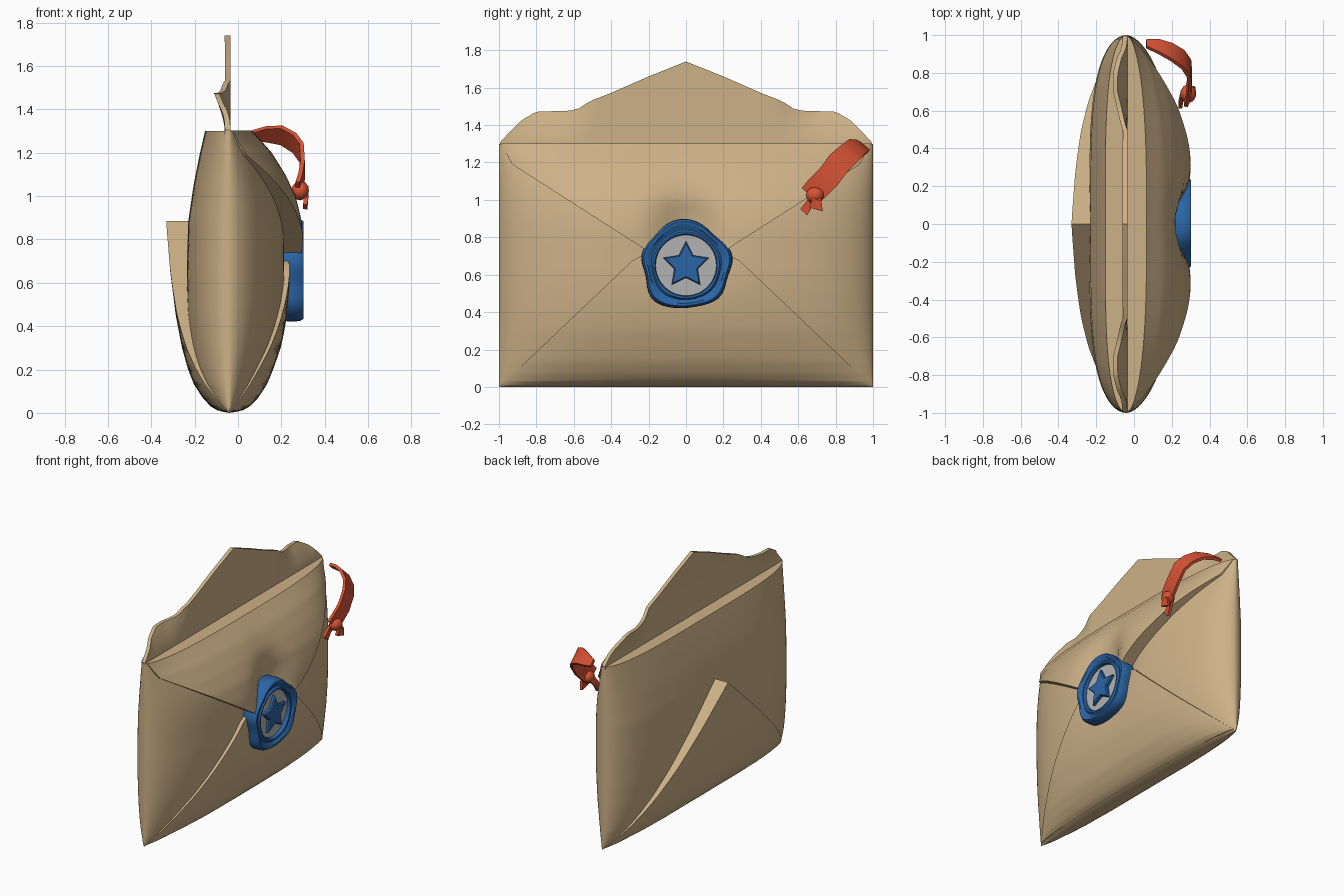
import bpy, bmesh, math
from math import sin, cos, pi, exp
from mathutils import Vector

if "Cube" in bpy.data.objects:
    bpy.data.objects.remove(bpy.data.objects["Cube"])


def material(name, rgb):
    m = bpy.data.materials.new(name)
    m.diffuse_color = (*rgb, 1)
    m.use_nodes = True
    m.node_tree.nodes["Principled BSDF"].inputs["Base Color"].default_value = m.diffuse_color
    return m


PAPER = material("tan_paper", (0.61, 0.44, 0.245))
BLUE = material("blue_wax", (0.024, 0.13, 0.38))
GREY = material("pale_grey", (0.45, 0.45, 0.45))
RED = material("red_ribbon", (0.68, 0.085, 0.035))


def finish(name, bm, mats, angle=35):
    bmesh.ops.remove_doubles(bm, verts=bm.verts, dist=0.0005)
    bmesh.ops.recalc_face_normals(bm, faces=bm.faces)
    for f in bm.faces:
        f.smooth = True
    me = bpy.data.meshes.new(name)
    bm.to_mesh(me)
    bm.free()
    me.set_sharp_from_angle(angle=math.radians(angle))
    for m in mats:
        me.materials.append(m)
    ob = bpy.data.objects.new(name, me)
    bpy.context.collection.objects.link(ob)
    return ob


def table(pts, v):
    """Piecewise interpolation through (v, value) pairs."""
    if v <= pts[0][0]:
        return pts[0][1]
    for (a, fa), (b, fb) in zip(pts, pts[1:]):
        if v <= b:
            return fa + (fb - fa) * (v - a) / (b - a)
    return pts[-1][1]


def sheet(name, half, lo, hi, xf, xb, ny=64, nz=24, pw=1.0):
    """Closed solid between two height fields x = xf(y,z) and x = xb(y,z)."""
    bm = bmesh.new()
    grids = []
    for fn in (xf, xb):
        g = []
        for i in range(ny + 1):
            y = half * sin((2 * i / ny - 1) * pi / 2)
            a, b = lo(abs(y)), hi(abs(y))
            col = []
            for j in range(nz + 1):
                z = a + (b - a) * (j / nz) ** pw
                col.append(bm.verts.new((fn(y, z), y, z)))
            g.append(col)
        grids.append(g)
    F, B = grids
    for g in grids:
        for i in range(ny):
            for j in range(nz):
                bm.faces.new((g[i][j], g[i + 1][j], g[i + 1][j + 1], g[i][j + 1]))
    for j in (0, nz):
        for i in range(ny):
            bm.faces.new((F[i][j], F[i + 1][j], B[i + 1][j], B[i][j]))
    for i in (0, ny):
        for j in range(nz):
            bm.faces.new((F[i][j], F[i][j + 1], B[i][j + 1], B[i][j]))
    return finish(name, bm, [PAPER])


# Pillow shape of the envelope: front and back depth
FRONT = [(0, 0), (.008, .05), (.03, .09), (.07, .125), (.13, .16), (.2, .187), (.3, .22), (.4, .24),
         (.5, .253), (.6, .26), (.8, .26), (.9, .255), (1.0, .24), (1.1, .21), (1.2, .165), (1.3, .095)]
BACK = [(0, 0), (.008, .045), (.03, .08), (.07, .112), (.13, .145), (.2, .165), (.3, .182), (.45, .194),
        (.65, .197), (.88, .19), (1.05, .165), (1.2, .135), (1.3, .112)]


def front(y, z):
    dent = .12 * exp(-(y / .16) ** 2 - ((z - .82) / .2) ** 2)
    return -.04 + table(FRONT, z) * max(0, 1 - abs(y) ** 2.8) ** .58 - dent


def back(y, z):
    return -.04 - table(BACK, z) * max(0, 1 - y ** 4) ** .5


sheet("envelope_body", 1.0, lambda y: 0, lambda y: 1.3, front, back, 72, 44, 1.7)


# Folded panels lying on the body
def fade(y):
    return 1 - abs(y) ** 6


def front_upper(y, z):
    return front(y, z) + .004 + table([(.6, .085), (.85, .085), (1.0, .068), (1.3, .008)], z) * fade(y)


def front_lower(y, z):
    return front(y, z) + .004 + table([(0, 0), (.15, .01), (.7, .022)], z) * fade(y)


def back_lower(y, z):
    return back(y, z) - .003 - .098 * (z / .88) * fade(y)


sheet("front_upper_panel", .985,
      lambda y: min(1.299, .595 + .64 * y + max(0, y - .93) * 1.3), lambda y: 1.301,
      front_upper, lambda y, z: front(y, z) - .01)
sheet("front_lower_panel", .985, lambda y: .012,
      lambda y: max(.013, min(.70, .012 + .95 * (.985 - y))),
      front_lower, lambda y, z: front(y, z) - .01, pw=1.6)
sheet("back_lower_panel", .985, lambda y: .012, lambda y: .885 - .885 * y,
      lambda y, z: back(y, z) + .01, back_lower, pw=1.6)

# Raised opening flap with curled shoulders
OUTLINE = [(0, 1.74), (.2, 1.66), (.4, 1.572), (.52, 1.525), (.57, 1.49), (.62, 1.476),
           (.8, 1.472), (.88, 1.425), (.95, 1.355), (1, 1.3)]


def flap_x(y, z):
    shoulder = table([(.5, 0), (.7, 1), (.88, 1), (1, 0)], abs(y))
    return -.035 - .05 * shoulder * max(0, (z - 1.3) / .17) ** 1.5


sheet("raised_flap", .995, lambda y: 1.285, lambda y: table(OUTLINE, y),
      flap_x, lambda y, z: flap_x(y, z) - .024 - .01 * min(1, abs(z - 1.5)), 72, 12)

# Wax seal: a wobbly lathe with a recessed pale disc
CZ = .65
bm = bmesh.new()
# radius fraction between disc edge (0) and outer edge (1), depth x
PROFILE = [(.9, .13), (.97, .22), (1, .255), (.96, .285), (.82, .303), (.62, .303), (.45, .288),
           (.33, .286), (.2, .298), (.06, .296), (0, .285), (0, .272)]
N = 96
rings = []
for k, x in PROFILE:
    ring = []
    for i in range(N):
        a = 2 * pi * i / N
        outer = .238 + .010 * cos(5 * a - pi / 2) + .007 * cos(3 * a + .6) + .004 * sin(7 * a)
        r = .162 + (outer - .162) * k
        ring.append(bm.verts.new((x, r * cos(a), CZ + r * sin(a))))
    rings.append(ring)
for p, q in zip(rings, rings[1:]):
    for i in range(N):
        bm.faces.new((p[i], p[(i + 1) % N], q[(i + 1) % N], q[i]))
bm.faces.new(rings[0])
bm.faces.new(rings[-1]).material_index = 1
finish("wax_seal", bm, [BLUE, GREY], 50)

# Raised star on the seal
bm = bmesh.new()
layers = []
for x, s in ((.26, 1), (.288, 1), (.296, .9)):
    layer = []
    for i in range(10):
        a = pi / 2 + i * pi / 5
        r = s * (.066 if i % 2 else .13)
        layer.append(bm.verts.new((x, r * cos(a), CZ + r * sin(a))))
    layers.append(layer)
for p, q in zip(layers, layers[1:]):
    for i in range(10):
        bm.faces.new((p[i], p[(i + 1) % 10], q[(i + 1) % 10], q[i]))
bm.faces.new(layers[0])
bm.faces.new(layers[-1])
finish("seal_star", bm, [BLUE], 20)


# Ribbon strips, each given by centre points (x, y, z, width)
def ribbon(name, pts, across=(0, .74, -.67), thick=.02):
    across = Vector(across).normalized()
    bm = bmesh.new()
    rows = []
    for i, (x, y, z, w) in enumerate(pts):
        c = Vector((x, y, z))
        d = Vector(pts[min(i + 1, len(pts) - 1)][:3]) - Vector(pts[max(i - 1, 0)][:3])
        n = d.cross(across).normalized() * thick / 2
        s = across * w / 2
        rows.append([bm.verts.new(c + v) for v in (s + n, n - s, -s - n, s - n)])
    for p, q in zip(rows, rows[1:]):
        for i in range(4):
            bm.faces.new((p[i], p[(i + 1) % 4], q[(i + 1) % 4], q[i]))
    bm.faces.new(rows[0])
    bm.faces.new(rows[-1])
    return finish(name, bm, [RED])


ribbon("ribbon", [(.065, .955, 1.28, .05), (.13, .94, 1.285, .09), (.20, .91, 1.28, .115),
                  (.26, .87, 1.245, .125), (.293, .82, 1.20, .13), (.298, .76, 1.12, .13),
                  (.288, .70, 1.06, .13), (.275, .665, 1.025, .12)])
ribbon("ribbon_tail_left", [(.265, .70, 1.03, .05), (.25, .66, .98, .04), (.245, .63, .935, .05)])
ribbon("ribbon_tail_right", [(.29, .70, 1.03, .05), (.315, .70, 1.0, .05), (.31, .695, .95, .075)],
       (0, 1, -.3))

# Knot
bm = bmesh.new()
bmesh.ops.create_icosphere(bm, subdivisions=2, radius=1)
for v in bm.verts:
    v.co = Vector((.287 + v.co.x * .042, .69 + v.co.y * .05, 1.025 + v.co.z * .045))
finish("ribbon_knot", bm, [RED], 40)
